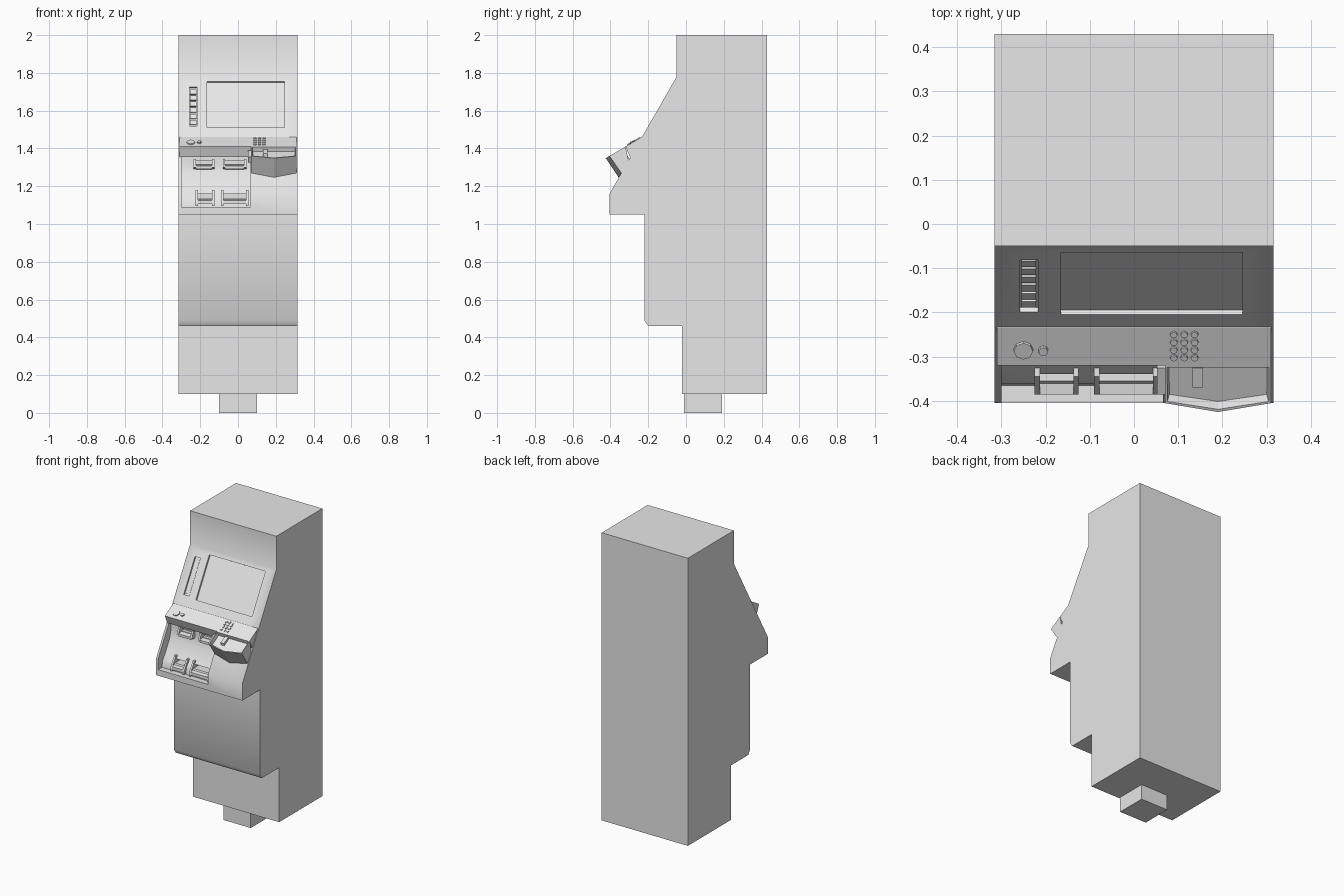
import bpy, bmesh, math
from mathutils import Matrix

if "Cube" in bpy.data.objects:
    bpy.data.objects.remove(bpy.data.objects["Cube"])

grey = bpy.data.materials.new("light_grey")
grey.diffuse_color = (0.8, 0.8, 0.8, 1)
grey.use_nodes = True
grey.node_tree.nodes["Principled BSDF"].inputs["Base Color"].default_value = grey.diffuse_color


def finish(name, bm):
    bmesh.ops.recalc_face_normals(bm, faces=bm.faces)
    me = bpy.data.meshes.new(name)
    bm.to_mesh(me)
    bm.free()
    ob = bpy.data.objects.new(name, me)
    bpy.context.collection.objects.link(ob)
    me.materials.append(grey)
    return ob


def prism(name, profile, x0, x1):
    """Extrude a (y, z) profile along x."""
    bm = bmesh.new()
    face = bm.faces.new([bm.verts.new((x0, y, z)) for y, z in profile])
    ext = bmesh.ops.extrude_face_region(bm, geom=[face])["geom"]
    bmesh.ops.translate(bm, vec=(x1 - x0, 0, 0),
                        verts=[v for v in ext if isinstance(v, bmesh.types.BMVert)])
    return finish(name, bm)


def box(name, x0, x1, y0, y1, z0, z1):
    return prism(name, [(y0, z0), (y1, z0), (y1, z1), (y0, z1)], x0, x1)


def slope(z, d):
    """Point on the slanted front at height z, pushed out by d."""
    return (-0.405 + (z - 1.16) * 0.5726 - 0.868 * d, z + 0.497 * d)


def slope_block(name, x0, x1, z0, z1, d0, d1):
    return prism(name, [slope(z0, d0), slope(z1, d0), slope(z1, d1), slope(z0, d1)], x0, x1)


def cut(ob, cutter):
    mod = ob.modifiers.new("cut", "BOOLEAN")
    mod.operation, mod.solver, mod.object = "DIFFERENCE", "EXACT", cutter
    bpy.context.view_layer.objects.active = ob
    bpy.ops.object.modifier_apply(modifier=mod.name)
    bpy.data.objects.remove(cutter)


# Cabinet with slanted front
cabinet = prism("cabinet", [
    (0.43, 0.1), (0.43, 2), (-0.05, 2), (-0.05, 1.78), (-0.405, 1.16), (-0.405, 1.05),
    (-0.22, 1.05), (-0.22, 0.49), (-0.2, 0.46), (-0.02, 0.46), (-0.02, 0.1)], -0.315, 0.315)
box("foot", -0.1, 0.1, -0.01, 0.19, 0, 0.1)

# Sunken screen, side button strip and dispenser bay
cut(cabinet, slope_block("screen_cutter", -0.165, 0.245, 1.51, 1.755, -0.012, 0.04))
cut(cabinet, slope_block("strip_cutter", -0.258, -0.217, 1.52, 1.725, -0.012, 0.04))
cut(cabinet, prism("bay_cutter", [
    (-0.5, 1.09), (-0.365, 1.09), (-0.36, 1.13), (-0.325, 1.18), (-0.285, 1.25),
    (-0.272, 1.3), (-0.27, 1.355), (-0.5, 1.355)], -0.3, 0.065))

# Slots in the bay, each with side cheeks and a shelf
for name, x0, x1, upper in (("card_slot", -0.235, -0.125, True),
                            ("receipt_slot", -0.08, 0.045, True),
                            ("coin_slot", -0.225, -0.125, False),
                            ("cash_slot", -0.09, 0.055, False)):
    if upper:
        cheek = [(-0.26, 1.345), (-0.285, 1.345), (-0.305, 1.3), (-0.265, 1.29)]
        shelf = [(-0.26, 1.315), (-0.302, 1.308), (-0.302, 1.292), (-0.265, 1.288)]
        hole = (-0.4, -0.25, 1.317, 1.335)
    else:
        cheek = [(-0.31, 1.18), (-0.345, 1.18), (-0.385, 1.115), (-0.385, 1.095), (-0.35, 1.095)]
        shelf = [(-0.33, 1.135), (-0.385, 1.125), (-0.385, 1.105), (-0.35, 1.105)]
        hole = (-0.45, -0.3, 1.138, 1.16)
    cut(cabinet, box("slot_cutter", x0 + 0.012, x1 - 0.012, *hole))
    prism(name + "_cheek_left", cheek, x0, x0 + 0.012)
    prism(name + "_cheek_right", cheek, x1 - 0.012, x1)
    prism(name + "_shelf", shelf, x0 + 0.012, x1 - 0.012)

# Buttons in the side strip
for i in range(6):
    z = 1.53 + i * 0.032
    slope_block("strip_button", -0.254, -0.221, z, z + 0.024, -0.015, -0.005)

# Console ledge under the screen
prism("console", [(-0.235, 1.46), (-0.32, 1.41), (-0.297, 1.355), (-0.2, 1.355), (-0.2, 1.46)],
      -0.31, 0.31)


def console_button(name, x, y, r, sides, h):
    z = 1.46 + (y + 0.235) * 0.588
    m = Matrix.Translation((x, y, z)) @ Matrix.Rotation(math.radians(30.5), 4, "X")
    bm = bmesh.new()
    bmesh.ops.create_cone(bm, cap_ends=True, segments=sides, radius1=r, radius2=r * 0.9,
                          depth=h * 2, matrix=m)
    finish(name, bm)


console_button("speaker_knob", -0.25, -0.285, 0.024, 8, 0.006)
console_button("headphone_jack", -0.205, -0.285, 0.012, 10, 0.008)
for row in range(4):
    for col in range(3):
        console_button("key", 0.09 + col * 0.0235, -0.249 - row * 0.0175, 0.009, 8, 0.005)

# Pointed dish tray at the right, hollow on top
bm = bmesh.new()
top = [(0.07, -0.32), (0.31, -0.32), (0.31, -0.405), (0.19, -0.425), (0.07, -0.405)]
low = [(0.07, -0.29, 1.27), (0.31, -0.29, 1.27), (0.31, -0.343, 1.27),
       (0.19, -0.357, 1.247), (0.07, -0.343, 1.27)]
tv = [bm.verts.new((x, y, 1.46 + (y + 0.235) * 0.588)) for x, y in top]
lv = [bm.verts.new(p) for p in low]
lid = bm.faces.new(tv)
bm.faces.new(lv[::-1])
for i in range(5):
    j = (i + 1) % 5
    bm.faces.new((tv[j], tv[i], lv[i], lv[j]))
bmesh.ops.recalc_face_normals(bm, faces=bm.faces)
bmesh.ops.inset_region(bm, faces=[lid], thickness=0.007)
bmesh.ops.inset_region(bm, faces=[lid], thickness=0.006, depth=-0.025)
finish("tray", bm)
prism("tray_divider", [(-0.325, 1.395), (-0.37, 1.372), (-0.365, 1.35), (-0.32, 1.37)], 0.132, 0.156)
prism("tray_side_grip", [(-0.325, 1.39), (-0.385, 1.355), (-0.365, 1.325), (-0.3, 1.345)], 0.052, 0.071)

# Soft shading across shallow bends of the cabinet
bpy.ops.object.select_all(action="DESELECT")
cabinet.select_set(True)
bpy.context.view_layer.objects.active = cabinet
bpy.ops.object.shade_smooth_by_angle(angle=math.radians(40))
